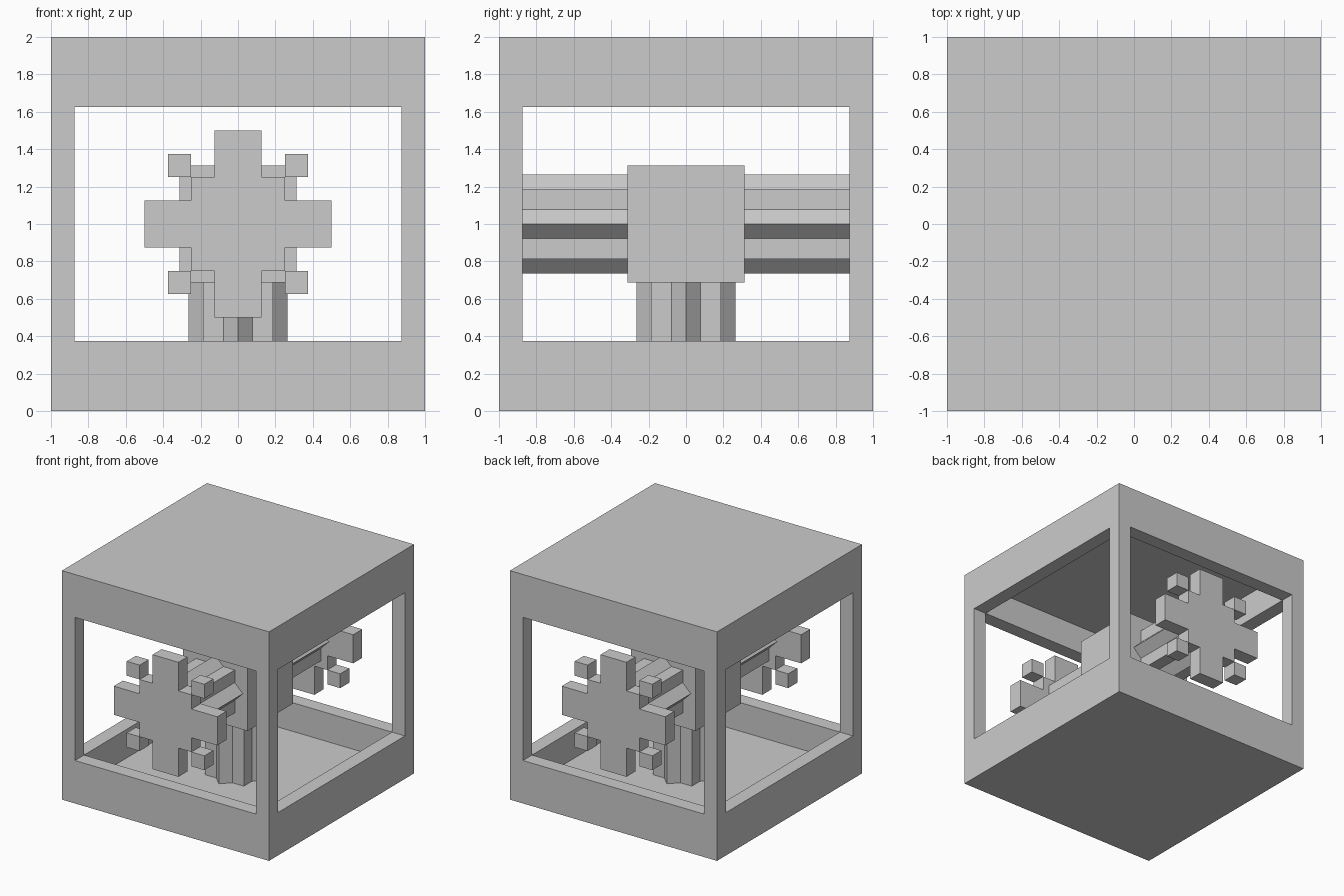
import bpy, bmesh, math
from mathutils import Matrix

if "Cube" in bpy.data.objects:
    bpy.data.objects.remove(bpy.data.objects["Cube"])

U = 0.125  # one modelling unit


def link(name, bm):
    me = bpy.data.meshes.new(name)
    bm.to_mesh(me)
    bm.free()
    ob = bpy.data.objects.new(name, me)
    bpy.context.collection.objects.link(ob)
    return ob


def grid_solid(name, lines, filled):
    """Skin the filled cells of an uneven grid; no inner faces are made."""
    bm = bmesh.new()
    n = [len(l) - 1 for l in lines]

    def solid(c):
        return all(0 <= c[a] < n[a] for a in range(3)) and filled(*c)

    cells = [(i, j, k) for i in range(n[0]) for j in range(n[1]) for k in range(n[2])]
    for cell in filter(solid, cells):
        for a in range(3):
            b, c = (a + 1) % 3, (a + 2) % 3
            for s in (0, 1):
                nb = list(cell)
                nb[a] += 2 * s - 1
                if solid(nb):
                    continue
                quad = []
                for db, dc in ((0, 0), (1, 0), (1, 1), (0, 1)):
                    p = [0, 0, 0]
                    p[a] = lines[a][cell[a] + s]
                    p[b] = lines[b][cell[b] + db]
                    p[c] = lines[c][cell[c] + dc]
                    quad.append(bm.verts.new(p))
                bm.faces.new(quad if s else quad[::-1])
    bmesh.ops.remove_doubles(bm, verts=bm.verts, dist=1e-5)
    return link(name, bm)


def star_shaft(name, length, matrix):
    """Eight-pointed bar (two crossed squares), from z=0 to length."""
    bm = bmesh.new()
    tip = 1.5 * U * math.sqrt(2)
    dip = 1.5 * U / math.cos(math.pi / 8)
    ring = []
    for i in range(16):
        r, a = (dip if i % 2 else tip), i * math.pi / 8
        ring.append(bm.verts.new((r * math.cos(a), r * math.sin(a), 0)))
    base = bm.faces.new(ring)
    ext = bmesh.ops.extrude_face_region(bm, geom=[base], use_keep_orig=True)
    top = [g for g in ext["geom"] if isinstance(g, bmesh.types.BMVert)]
    bmesh.ops.translate(bm, verts=top, vec=(0, 0, length))
    bmesh.ops.transform(bm, matrix=matrix, verts=bm.verts)
    bmesh.ops.recalc_face_normals(bm, faces=bm.faces)
    return link(name, bm)


# Hollow casing: floor, roof, corner posts, rails around the windows
side = [-1, -1 + U, 1 - U, 1]
grid_solid("casing", [side, side, [0, U, 3 * U, 2 - 3 * U, 2 - U, 2]],
           lambda i, j, k: k in (0, 4) or (i != 1 and j != 1)
           or (k != 2 and (i != 1 or j != 1)))

# Central gearbox block
h = 2.5 * U
grid_solid("gearbox_block", [[-h, h], [-h, h], [1 - h, 1 + h]], lambda i, j, k: True)


# Gears: square body, four teeth, four loose corner cubes
def gear_cell(i, j, k):
    x, z = abs(i - 3.5), abs(k - 3.5)
    return max(x, z) < 2 or min(x, z) < 1 or (x == 2.5 and z == 2.5)


steps = [(i - 4) * U for i in range(9)]
for label, y0 in (("front", -1), ("back", 1 - U)):
    grid_solid(label + "_gear", [steps, [y0, y0 + U], [1 + s for s in steps]], gear_cell)

# Shafts: front, back and down to the floor
run = 1 - U - h
for label, y, turn in (("front", -h, 90), ("back", h, -90)):
    star_shaft(label + "_shaft", run,
               Matrix.Translation((0, y, 1)) @ Matrix.Rotation(math.radians(turn), 4, 'X'))
star_shaft("lower_shaft", 1 - h - U, Matrix.Translation((0, 0, U)))
